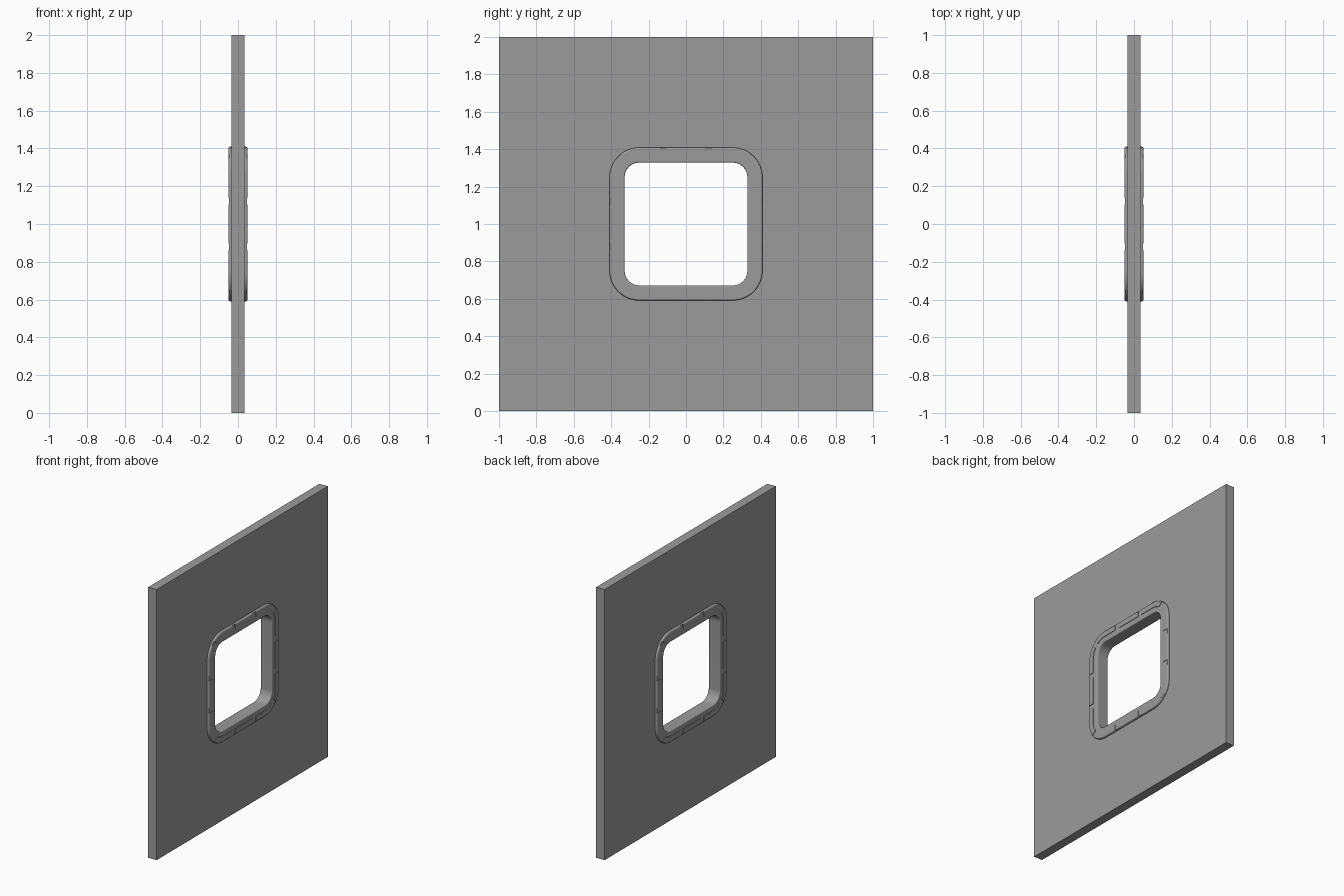
import bpy, bmesh, math
from mathutils import Matrix

if "Cube" in bpy.data.objects:
    bpy.data.objects.remove(bpy.data.objects["Cube"])

SEG = 12      # segments per rounded corner
CORE = 0.25   # corner arc centre distance from the middle


def ring_loop(bm, half, x):
    """Rounded-square loop of vertices in the YZ plane."""
    r = half - CORE
    out = []
    for k in range(4):
        a0 = k * math.pi / 2
        cy = CORE if k in (0, 3) else -CORE
        cz = CORE if k in (0, 1) else -CORE
        for i in range(SEG + 1):
            a = a0 + i / SEG * math.pi / 2
            out.append(bm.verts.new((x, cy + r * math.cos(a), 1 + cz + r * math.sin(a))))
    return out


def finish(bm, name):
    bmesh.ops.recalc_face_normals(bm, faces=bm.faces[:])
    me = bpy.data.meshes.new(name)
    bm.to_mesh(me)
    bm.free()
    ob = bpy.data.objects.new(name, me)
    bpy.context.collection.objects.link(ob)
    return ob


def sweep(profile, name, closed):
    bm = bmesh.new()
    loops = [ring_loop(bm, s, x) for s, x in profile]
    n = len(loops[0])
    pairs = list(zip(loops, loops[1:]))
    if closed:
        pairs.append((loops[-1], loops[0]))
    else:
        bm.faces.new(loops[0])
        bm.faces.new(loops[-1])
    for a, b in pairs:
        for i in range(n):
            j = (i + 1) % n
            bm.faces.new((a[i], a[j], b[j], b[i]))
    return finish(bm, name)


def block(bm, mat):
    bmesh.ops.create_cube(bm, size=1, matrix=mat)


def cut(ob, cutter):
    m = ob.modifiers.new("cut", 'BOOLEAN')
    m.operation = 'DIFFERENCE'
    m.solver = 'EXACT'
    m.object = cutter
    bpy.context.view_layer.objects.active = ob
    bpy.ops.object.modifier_apply(modifier=m.name)
    bpy.data.objects.remove(cutter)


def arc(s, x, r, a0, a1, n=6):
    """Quarter-round profile points around (s, x)."""
    angles = [math.radians(a0 + (a1 - a0) * i / n) for i in range(n + 1)]
    return [(s + r * math.cos(a), x + r * math.sin(a)) for a in angles]


# wall panel with a rounded-square hole
bm = bmesh.new()
block(bm, Matrix.Translation((0, 0, 1)) @ Matrix.Diagonal((0.068, 2, 2, 1)))
wall = finish(bm, "wall_panel")
cut(wall, sweep([(0.345, -0.1), (0.345, 0.1)], "hole_cutter", False))

# window frame: rounded lip, low inner rim, raised outer flange on each face
half = ([(0.328, 0.030)] + arc(0.336, 0.039, 0.008, 180, 90)
        + [(0.338, 0.047), (0.366, 0.047), (0.366, 0.051), (0.398, 0.051)]
        + arc(0.400, 0.042, 0.009, 90, 0) + [(0.409, 0.031), (0.342, 0.031)])
profile = half + [(s, -x) for s, x in reversed(half)]
frame = sweep(profile, "window_frame", True)

# notches around both flanges: two per side and one per corner
bm = bmesh.new()
corner = math.sqrt(2) * CORE + 0.409 - CORE
for side in (-1, 1):
    for k in range(4):
        for extra, dist, off in ((0, 0.409, -0.12), (0, 0.409, 0.12), (45, corner, 0)):
            rot = Matrix.Rotation(math.radians(90 * k + extra), 4, 'X')
            block(bm, Matrix.Translation((0, 0, 1)) @ rot
                  @ Matrix.Translation((side * 0.0621, dist - 0.008, off))
                  @ Matrix.Diagonal((0.030, 0.076, 0.036, 1)))
cut(frame, finish(bm, "notch_cutter"))

# dark grey finish; smooth the rounded frame, keep crisp edges
grey = bpy.data.materials.new("dark_grey")
grey.diffuse_color = (0.33, 0.33, 0.33, 1)
grey.use_nodes = True
grey.node_tree.nodes["Principled BSDF"].inputs["Base Color"].default_value = grey.diffuse_color
for ob in (wall, frame):
    ob.data.materials.clear()
    ob.data.materials.append(grey)
    bpy.ops.object.select_all(action='DESELECT')
    ob.select_set(True)
    bpy.context.view_layer.objects.active = ob
    bpy.ops.object.shade_smooth_by_angle(angle=math.radians(30))
